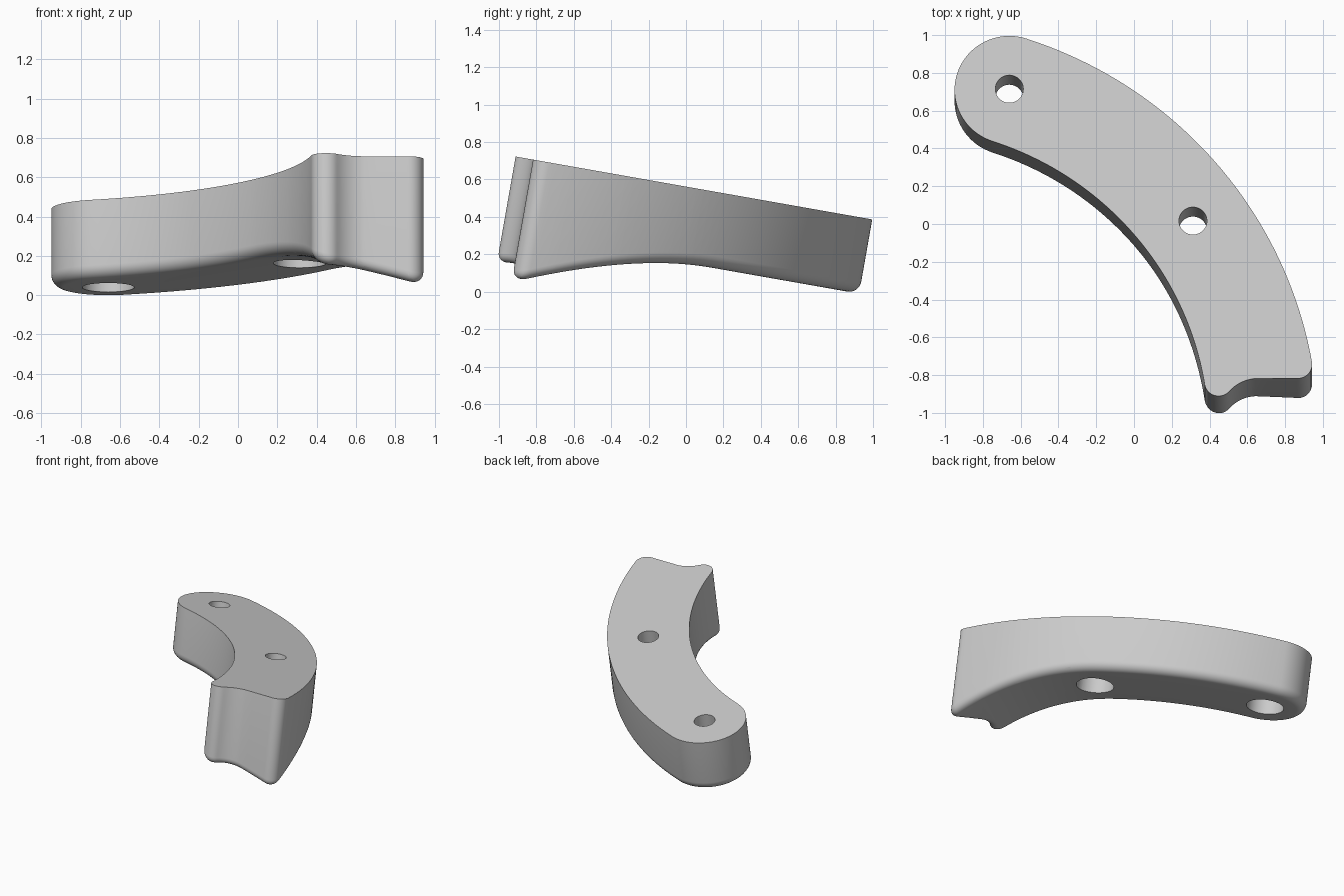
import bpy, bmesh
from math import sin, cos, radians, pi
from mathutils import Vector, Matrix

cube = bpy.data.objects.get("Cube")
if cube:
    bpy.data.objects.remove(cube, do_unlink=True)

THICK, FILLET = 0.403, 0.065
CENTRE = (-1.259, -1.13)          # shared centre of the inner and outer arcs
HOLES = [(-0.66, 0.726), (0.312, 0.017)]
SLOPE_DIR = Vector((0.6, -0.8, 0))  # direction in which the underside deepens
SLOPE_START = 0.1


def arc(centre, radius, start, end, count):
    """Points along an arc, leaving out the last one."""
    angles = [radians(start + (end - start) * i / count) for i in range(count)]
    return [Vector((centre[0] + radius * cos(a), centre[1] + radius * sin(a), 0)) for a in angles]


# Outline, counter-clockwise
outline = (arc(CENTRE, 2.235, 10, 72.07, 56)                 # outer side
           + arc((-0.66, 0.721), 0.29, 72.07, 252.07, 40)    # round end
           + arc(CENTRE, 1.655, 72.07, 9.3, 48)              # inner side
           + arc((0.448, -0.85), 0.075, 189.3, 318.3, 14)    # pointed tip
           + arc((0.66, -1.039), 0.209, 138.3, 90, 10)       # hollow of the end
           + arc((0.868, -0.755), 0.075, -90, 10, 12))       # rounded corner
count = len(outline)
inward = []
for i in range(count):
    t = (outline[(i + 1) % count] - outline[i - 1]).normalized()
    inward.append(Vector((-t.y, t.x, 0)))

# Body: top outline, wall and a filleted lower edge
bm = bmesh.new()
levels = [(0, 0)]
for k in range(9):
    a = k / 8 * pi / 2
    levels.append((FILLET * (1 - cos(a)), -THICK + FILLET * (1 - sin(a))))
rings = [[bm.verts.new(p + n * inset + Vector((0, 0, z))) for p, n in zip(outline, inward)]
         for inset, z in levels]
bm.faces.new(rings[0])
bm.faces.new(rings[-1][::-1])
for upper, lower in zip(rings, rings[1:]):
    for i in range(count):
        j = (i + 1) % count
        bm.faces.new((upper[i], lower[i], lower[j], upper[j]))

# Slice the body across and deepen the underside towards the pointed end
for k in range(24):
    bmesh.ops.bisect_plane(bm, geom=bm.verts[:] + bm.edges[:] + bm.faces[:], dist=1e-6,
                           plane_co=SLOPE_DIR * (SLOPE_START + k * 0.047), plane_no=SLOPE_DIR)
for v in bm.verts:
    if v.co.z < -0.1:
        v.co.z -= 0.215 * max(0, v.co.dot(SLOPE_DIR) - SLOPE_START) ** 2
bmesh.ops.recalc_face_normals(bm, faces=bm.faces[:])

mesh = bpy.data.meshes.new("curved_block")
bm.to_mesh(mesh)
bm.free()
block = bpy.data.objects.new("curved_block", mesh)
bpy.context.collection.objects.link(block)
bpy.context.view_layer.objects.active = block
block.select_set(True)


# Stepped screw holes: narrow bore, wide recess below
def cut_hole(name, place, radius, top, bottom):
    tool = bmesh.new()
    bmesh.ops.create_cone(tool, cap_ends=True, segments=48, radius1=radius, radius2=radius,
                          depth=top - bottom,
                          matrix=Matrix.Translation((*place, (top + bottom) / 2)))
    data = bpy.data.meshes.new(name)
    tool.to_mesh(data)
    tool.free()
    cutter = bpy.data.objects.new(name, data)
    bpy.context.collection.objects.link(cutter)
    cutter.hide_render = True
    mod = block.modifiers.new(name, "BOOLEAN")
    mod.operation, mod.solver, mod.object = "DIFFERENCE", "EXACT", cutter
    bpy.context.view_layer.update()
    bpy.ops.object.modifier_apply(modifier=name)
    bpy.data.objects.remove(cutter, do_unlink=True)


for place in HOLES:
    cut_hole("bore_cutter", place, 0.074, 0.2, -1)
    cut_hole("recess_cutter", place, 0.132, -0.29, -1)

# Tilt the block into its resting position
block.data.transform(Matrix.Translation((0, 0, 0.562)) @ Matrix.Rotation(radians(-10), 4, "X"))

# Colour and shading
grey = bpy.data.materials.new("light_grey")
grey.use_nodes = True
colour = (0.6, 0.6, 0.6, 1)
grey.diffuse_color = colour
grey.node_tree.nodes["Principled BSDF"].inputs["Base Color"].default_value = colour
block.data.materials.clear()
block.data.materials.append(grey)
bpy.ops.object.shade_smooth_by_angle(angle=radians(30))
